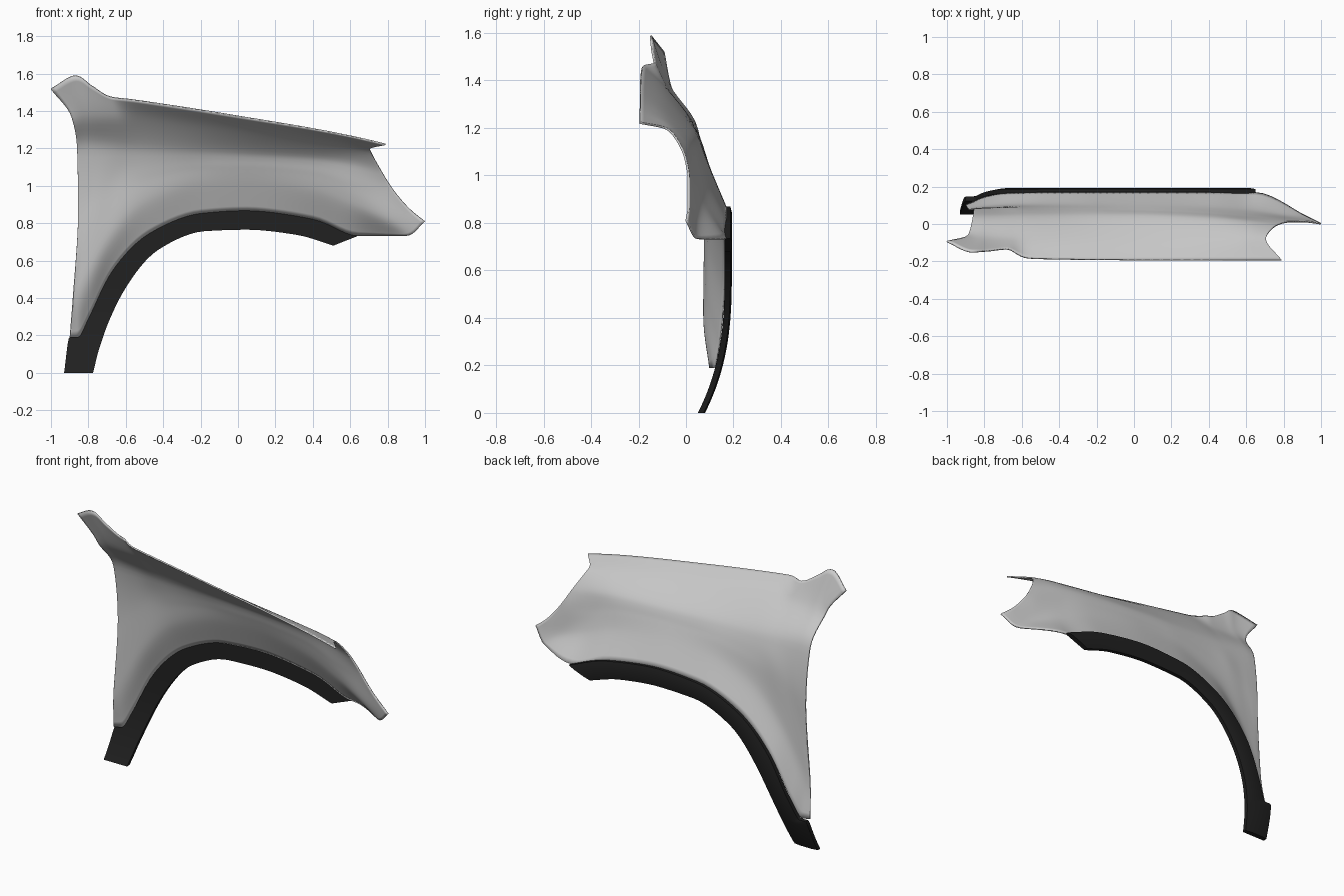
import bpy, math

if "Cube" in bpy.data.objects:
    bpy.data.objects.remove(bpy.data.objects["Cube"])


def curve(pts, t):
    """Smooth, overshoot-free interpolation through pts; t runs 0..len-1."""
    n = len(pts)
    i = min(int(t), n - 2)
    f = t - i
    out = []
    for c in range(len(pts[0])):
        def slope(k):
            return pts[k + 1][c] - pts[k][c]

        def tangent(k):
            if k == 0:
                return slope(0)
            if k == n - 1:
                return slope(n - 2)
            a, b = slope(k - 1), slope(k)
            return 2 * a * b / (a + b) if a * b > 0 else 0.0

        a, b = pts[i][c], pts[i + 1][c]
        out.append((2*f**3 - 3*f**2 + 1) * a + (f**3 - 2*f**2 + f) * tangent(i)
                   + (3*f**2 - 2*f**3) * b + (f**3 - f**2) * tangent(i + 1))
    return out


def add_mesh(name, verts, faces, angle):
    me = bpy.data.meshes.new(name)
    me.from_pydata(verts, [], faces)
    me.update()
    ob = bpy.data.objects.new(name, me)
    bpy.context.collection.objects.link(ob)
    bpy.ops.object.select_all(action='DESELECT')
    ob.select_set(True)
    bpy.context.view_layer.objects.active = ob
    bpy.ops.object.shade_smooth_by_angle(angle=math.radians(angle))
    return ob


# Feature lines of the panel, rear to front
top_edge = [(-1, -.09, 1.52), (-.87, -.145, 1.59), (-.78, -.14, 1.535), (-.68, -.13, 1.477),
            (-.56, -.18, 1.462), (-.2, -.188, 1.408), (.05, -.19, 1.367), (.4, -.191, 1.308),
            (.62, -.192, 1.265), (.75, -.192, 1.235), (.79, -.193, 1.225)]
shoulder = [(-.89, -.06, 1.37), (-.82, -.07, 1.385), (-.76, -.075, 1.38), (-.66, -.08, 1.375),
            (-.54, -.085, 1.37), (-.2, -.08, 1.325), (.05, -.08, 1.292), (.4, -.08, 1.25),
            (.58, -.08, 1.225), (.67, -.082, 1.208), (.705, -.08, 1.2)]
crease = [(-.86, .05, 1.19), (-.8, .052, 1.19), (-.73, .052, 1.188), (-.63, .052, 1.185),
          (-.5, .052, 1.18), (-.2, .052, 1.175), (.05, .05, 1.165), (.4, .035, 1.145),
          (.56, .025, 1.12), (.7, .01, 1.09), (.77, 0, 1.075)]
door_line = [(-.855, .085, .85), (-.81, .087, .87), (-.75, .088, .92), (-.65, .09, 1.0),
             (-.5, .085, 1.05), (-.2, .08, 1.1), (.05, .075, 1.1), (.4, .06, 1.07),
             (.6, .045, 1.01), (.76, .03, .97), (.83, .015, .98)]
flare = [(-.882, .08, .42), (-.86, .085, .46), (-.8, .092, .56), (-.69, .1, .74),
         (-.5, .105, .92), (-.2, .105, 1.02), (.05, .102, 1.03), (.4, .088, .985),
         (.63, .07, .9), (.83, .04, .825), (.92, .015, .875)]
arch_edge = [(-.9, .105, .19), (-.86, .12, .19), (-.8, .145, .3), (-.68, .165, .54),
             (-.48, .17, .745), (-.2, .17, .855), (.05, .17, .87), (.4, .17, .825),
             (.65, .17, .735), (.9, .055, .735), (1, .005, .81)]
rows = [top_edge, shoulder, crease, door_line, flare, arch_edge]

# Fender panel: surface lofted through the feature lines
RES = 7
nu, nv = 10 * RES + 1, 5 * RES + 1
verts, faces = [], []
for i in range(nu):
    column = [curve(r, i / RES) for r in rows]
    verts += [curve(column, j / RES) for j in range(nv)]
for i in range(nu - 1):
    for j in range(nv - 1):
        a = i * nv + j
        faces.append((a, a + nv, a + nv + 1, a + 1))
panel = add_mesh("fender_panel", verts, faces, 40)
mod = panel.modifiers.new("thickness", 'SOLIDIFY')
mod.thickness = 0.008
mod.offset = -1

# Wheel arch trim: band between the panel's arch edge and the wheel opening
outer = [(-.93, 0)] + [(p[0], p[2]) for p in arch_edge[:9]]
inner = [(-.775, 0), (-.745, .12), (-.735, .15), (-.71, .225), (-.615, .43),
         (-.43, .655), (-.18, .757), (.05, .765), (.31, .738), (.51, .68)]


def trim_y(z):
    return .193 - .113 * max(0, 1 - z / .6) ** 2.7


verts, faces = [], []
steps = 9 * RES + 1
for i in range(steps):
    (ox, oz), (ix, iz) = curve(outer, i / RES), curve(inner, i / RES)
    ring = []
    for k in range(5):                      # outside face
        f = k / 4
        x, z = ox + (ix - ox) * f, oz + (iz - oz) * f
        ring.append((x, trim_y(z) - (.006 if k in (0, 4) else 0), z))
    verts += ring + [(x, trim_y(z) - .03, z) for x, y, z in reversed(ring)]
for i in range(steps - 1):
    for k in range(10):
        a, b = i * 10 + k, i * 10 + (k + 1) % 10
        faces.append((a, a + 10, b + 10, b))
faces.append(tuple(range(10)))
faces.append(tuple(reversed(range((steps - 1) * 10, steps * 10))))
trim = add_mesh("wheel_arch_trim", verts, faces, 35)
black = bpy.data.materials.new("black_plastic")
black.diffuse_color = (0.015, 0.015, 0.015, 1)
black.use_nodes = True
black.node_tree.nodes["Principled BSDF"].inputs["Base Color"].default_value = black.diffuse_color
trim.data.materials.append(black)
